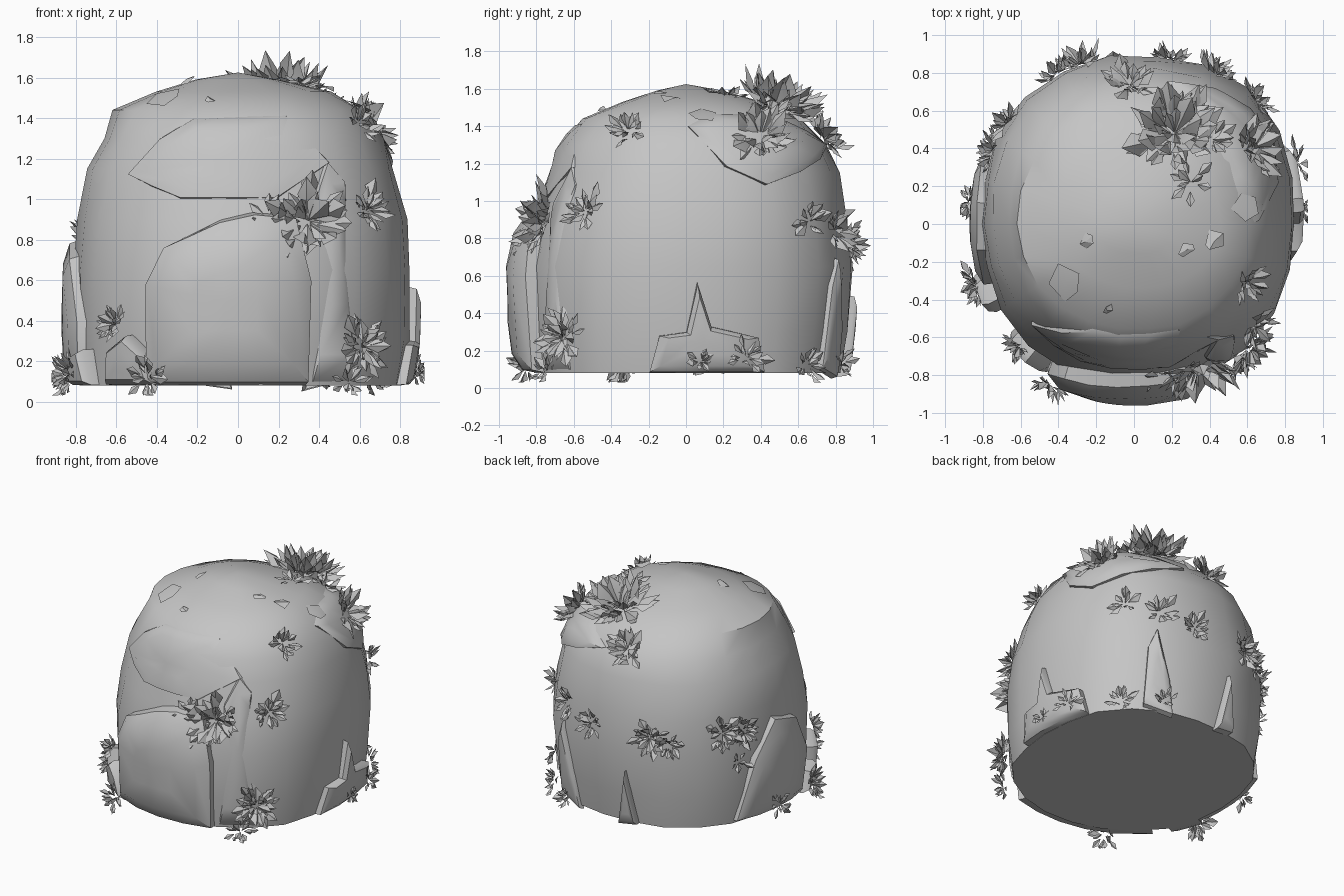
import bpy, bmesh, math, random
from mathutils import Vector
from mathutils.bvhtree import BVHTree

if "Cube" in bpy.data.objects:
    bpy.data.objects.remove(bpy.data.objects["Cube"])

random.seed(7)

stone = bpy.data.materials.new("stone_grey")
stone.diffuse_color = (0.56, 0.56, 0.56, 1)
stone.use_nodes = True
stone.node_tree.nodes["Principled BSDF"].inputs["Base Color"].default_value = stone.diffuse_color

# height, then reach to left, right, front, back
PROFILE = [
    (0.08, .79, .81, .81, .83), (0.30, .81, .84, .84, .86), (0.65, .81, .85, .85, .89),
    (0.90, .79, .83, .80, .86), (1.15, .75, .77, .72, .82), (1.30, .66, .71, .68, .75),
    (1.44, .61, .61, .56, .62), (1.53, .40, .46, .33, .40), (1.59, .20, .20, .16, .20),
]


def reach(theta, z):
    """Radius of the boulder in direction theta at height z."""
    z = min(max(z, PROFILE[0][0]), PROFILE[-1][0])
    for a, b in zip(PROFILE, PROFILE[1:]):
        if z <= b[0]:
            t = (z - a[0]) / (b[0] - a[0])
            l, r, f, k = [p + (q - p) * t for p, q in zip(a[1:], b[1:])]
            break
    c, s = math.cos(theta), math.sin(theta)
    rx, ry = (r if c > 0 else l), (k if s > 0 else f)
    ellipse = 1 / math.sqrt((c / rx) ** 2 + (s / ry) ** 2)
    # the back right corner bulges most, the front left least
    bulge = 0.075 if c > 0 and s > 0 else 0.02 if c < 0 and s < 0 else 0.04
    return ellipse * (1 + bulge * math.sin(2 * theta) ** 2)


def surface(theta, z, off=0.0):
    r = reach(theta, z) + off
    return Vector((r * math.cos(theta), r * math.sin(theta), z))


def finish(name, bm, angle):
    me = bpy.data.meshes.new(name)
    bm.to_mesh(me)
    bm.free()
    for p in me.polygons:
        p.use_smooth = True
    me.set_sharp_from_angle(angle=math.radians(angle))
    me.materials.append(stone)
    ob = bpy.data.objects.new(name, me)
    bpy.context.collection.objects.link(ob)
    return ob


def bridge(bm, a, b):
    n = len(a)
    for i in range(n):
        j = (i + 1) % n
        bm.faces.new((a[i], a[j], b[j], b[i]))


def fan(bm, ring, tip):
    for i in range(len(ring)):
        bm.faces.new((ring[i], ring[(i + 1) % len(ring)], tip))


# Boulder body
bm = bmesh.new()
SEG = 22
rings = []
for row in PROFILE:
    rings.append([bm.verts.new(surface(2 * math.pi * i / SEG, row[0], random.uniform(-.008, .01)))
                  for i in range(SEG)])
for a, b in zip(rings, rings[1:]):
    bridge(bm, a, b)
fan(bm, rings[-1], bm.verts.new((0, 0, 1.625)))
bm.faces.new(rings[0][::-1])
bm.normal_update()
tree = BVHTree.FromBMesh(bm)
finish("boulder", bm, 40)


def slab(name, outline, off):
    """Raised stone plate lying on the boulder; outline is (degrees, height)."""
    pts = []
    for (a, z), (b, w) in zip(outline, outline[1:] + outline[:1]):
        n = max(1, int(abs(b - a) / 12))
        pts += [(a + (b - a) * i / n, z + (w - z) * i / n) for i in range(n)]
    ca = sum(p[0] for p in pts) / len(pts)
    cz = sum(p[1] for p in pts) / len(pts)
    bm = bmesh.new()
    prev = None
    for k, o in ((1.0, -0.02), (0.96, off * 0.6), (0.75, off), (0.35, off * 1.02)):
        ring = [bm.verts.new(surface(math.radians(ca + (a - ca) * k), cz + (z - cz) * k, o))
                for a, z in pts]
        if prev:
            bridge(bm, prev, ring)
        prev = ring
    fan(bm, prev, bm.verts.new(surface(math.radians(ca), cz, off * 1.02)))
    bmesh.ops.recalc_face_normals(bm, faces=bm.faces)
    # the plate is open at the back, so make sure it faces outwards
    bm.faces.ensure_lookup_table()
    c = bm.faces[-1].calc_center_median()
    if bm.faces[-1].normal.dot(Vector((c.x, c.y, 0))) < 0:
        bmesh.ops.reverse_faces(bm, faces=bm.faces)
    finish(name, bm, 40)


# Stone plates
slab("front_slab", [(-122, .08), (-66, .08), (-66, .6), (-70, .92), (-84, .94), (-96, .90),
                    (-106, .83), (-115, .77), (-121, .58)], .11)
slab("upper_front_plate", [(-137, 1.12), (-112, 1.0), (-75, 1.0), (-52, 1.18), (-66, 1.42),
                           (-112, 1.40), (-125, 1.30)], .012)
slab("front_right_plate", [(-64, .08), (-47, .08), (-48, 1.1), (-54, 1.2), (-62, 1.0)], .008)
slab("upper_right_plate", [(0, 1.40), (15, 1.18), (30, 1.08), (60, 1.22), (78, 1.30),
                           (48, 1.46), (12, 1.47)], .035)
slab("left_plate", [(148, .10), (158, .55), (172, .80), (190, .72), (203, .4), (200, .08)], .06)
slab("right_base_rock", [(-14, .08), (-10, .28), (0, .3), (4, .57), (9, .33), (26, .27),
                         (29, .08)], .06)
slab("back_right_plate", [(54, .1), (56, .55), (60, .7), (66, .3), (68, .05)], .03)
slab("front_left_rock", [(-139, .08), (-137, .25), (-128, .33), (-121, .24), (-118, .08)], .09)
slab("left_base_rock", [(-164, .08), (-160, .23), (-151, .26), (-147, .08)], .09)
slab("back_spike", [(92, .06), (97, .5), (102, .08)], .05)


def leaf(bm, base, d, side, length, width):
    """One folded, pointed leaf."""
    up = side.cross(d).normalized()
    ps = [base, base + d * length * .55 + side * width + up * width * .5,
          base + d * length * .5 - up * width * .15,
          base + d * length * .55 - side * width + up * width * .5,
          base + d * length + up * length * .05]
    v = []
    for p in ps:
        v.append(bm.verts.new((min(max(p.x, -.92), .92), min(max(p.y, -1), 1), max(p.z, .03))))
    for f in ((0, 1, 2), (0, 2, 3), (2, 1, 4), (2, 4, 3)):
        bm.faces.new([v[i] for i in f])


def tuft(name, x, y, z, r, n):
    """Rosette of leaves standing on the nearest point of the boulder."""
    loc, nor, _, _ = tree.find_nearest(Vector((x, y, z)))
    if z < .4:
        loc = Vector((x, y, z))
        nor = Vector((x, y, .2)).normalized()
    t = nor.orthogonal().normalized()
    b = nor.cross(t)
    bm = bmesh.new()
    for i in range(n):
        a = i * 2.4 + random.uniform(-.4, .4)
        e = math.radians(random.uniform(3, 65))
        out = t * math.cos(a) + b * math.sin(a)
        d = out * math.cos(e) + nor * math.sin(e)
        side = nor.cross(out)
        side = (side + nor * random.uniform(-.6, .6)).normalized()
        length = r * random.uniform(.5, .9)
        start = loc + out * r * random.uniform(0, .45) + nor * .015
        leaf(bm, start, d, side, length, length * random.uniform(.2, .33))
    finish(name, bm, 25)


# Leaf tufts: x, y, z, radius, number of leaves
TUFTS = [
    (.38, -.88, .92, .22, 44), (.18, -.92, .94, .12, 10), (.65, -.55, .95, .14, 20),
    (.61, -.65, .27, .16, 36), (.54, -.74, .09, .11, 14), (.22, .50, 1.55, .27, 56),
    (.42, .45, 1.50, .14, 12), (.66, .42, 1.38, .19, 32), (.30, .22, 1.56, .12, 10),
    (-.02, .76, 1.36, .17, 22), (-.32, .94, .78, .15, 30), (-.45, .84, .74, .13, 16),
    (.20, .94, .78, .13, 18), (.45, .82, .85, .14, 14), (.64, .66, .89, .13, 12),
    (-.70, .55, .80, .14, 20), (-.82, .40, .78, .14, 24), (-.80, .45, .55, .10, 8),
    (-.86, .12, .15, .11, 14), (-.83, -.32, .13, .13, 28), (-.60, -.64, .38, .11, 20),
    (-.44, -.84, .12, .12, 18), (.65, .64, .12, .12, 14), (.88, .08, .14, .10, 10),
    (.86, .32, .16, .12, 12), (.42, .82, .13, .10, 12), (.60, -.32, 1.38, .13, 18),
]
for i, row in enumerate(TUFTS):
    tuft("leaf_tuft_%02d" % (i + 1), *row)


# Loose stone flakes on top: x, y, size
bm = bmesh.new()
for x, y, s in [(-.36, -.30, .15), (-.25, -.09, .06), (.42, -.09, .08), (.28, -.13, .06),
                (.59, .09, .10), (-.14, -.45, .04)]:
    loc, nor, _, _ = tree.ray_cast(Vector((x, y, 3)), Vector((0, 0, -1)))
    t = nor.orthogonal().normalized()
    b = nor.cross(t)
    ring = []
    for k in range(5):
        a = k * 1.257 + random.uniform(-.3, .3)
        q = s * random.uniform(.6, 1.0)
        ring.append(bm.verts.new(loc + t * q * math.cos(a) + b * q * .8 * math.sin(a)
                                 + nor * random.uniform(.0, .03)))
    fan(bm, ring, bm.verts.new(loc + nor * .025))
finish("stone_flakes", bm, 20)
